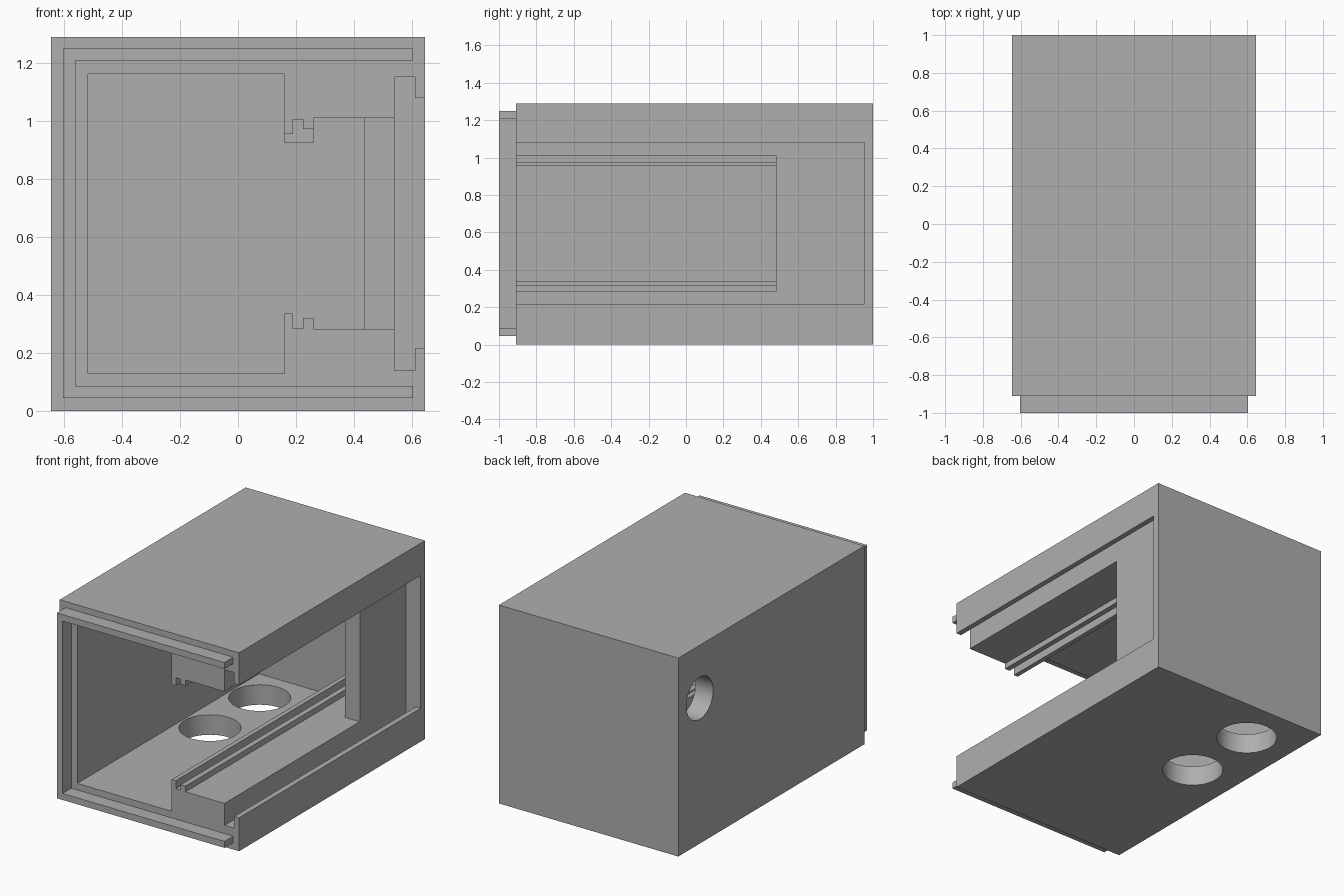
import bpy
import bmesh
import math
from mathutils import Matrix

cube = bpy.data.objects.get("Cube")
if cube:
    bpy.data.objects.remove(cube, do_unlink=True)

grey = bpy.data.materials.new("housing_grey")
grey.use_nodes = True
COLOUR = (0.43, 0.43, 0.43, 1)
grey.diffuse_color = COLOUR
grey.node_tree.nodes["Principled BSDF"].inputs["Base Color"].default_value = COLOUR

FRONT, BACK, INNER_BACK = -0.91, 1.0, 0.955
HALF, TOP = 0.645, 1.29


def finish(name, bm):
    bmesh.ops.recalc_face_normals(bm, faces=bm.faces)
    mesh = bpy.data.meshes.new(name)
    bm.to_mesh(mesh)
    bm.free()
    mesh.materials.append(grey)
    obj = bpy.data.objects.new(name, mesh)
    bpy.context.collection.objects.link(obj)
    return obj


def extrude_profile(name, points, y0, y1):
    """Extrude an (x, z) outline along y."""
    bm = bmesh.new()
    face = bm.faces.new([bm.verts.new((x, y0, z)) for x, z in points])
    moved = bmesh.ops.extrude_face_region(bm, geom=[face])["geom"]
    verts = [v for v in moved if isinstance(v, bmesh.types.BMVert)]
    bmesh.ops.translate(bm, verts=verts, vec=(0, y1 - y0, 0))
    return finish(name, bm)


def box(name, x0, x1, y0, y1, z0, z1):
    return extrude_profile(name, [(x0, z0), (x1, z0), (x1, z1), (x0, z1)], y0, y1)


def cylinder(name, centre, radius, depth, axis="Z"):
    bm = bmesh.new()
    turn = Matrix.Rotation(math.pi / 2, 4, "Y") if axis == "X" else Matrix()
    bmesh.ops.create_cone(bm, cap_ends=True, segments=64, radius1=radius,
                          radius2=radius, depth=depth,
                          matrix=Matrix.Translation(centre) @ turn)
    return finish(name, bm)


def combine(target, other, operation):
    """Apply a boolean and discard the helper."""
    other.hide_render = True
    bpy.ops.object.select_all(action="DESELECT")
    bpy.context.view_layer.objects.active = target
    target.select_set(True)
    mod = target.modifiers.new(operation, "BOOLEAN")
    mod.operation, mod.solver, mod.object = operation, "EXACT", other
    bpy.ops.object.modifier_apply(modifier=mod.name)
    bpy.data.objects.remove(other, do_unlink=True)


housing = box("housing", -HALF, HALF, FRONT, BACK, 0, TOP)

# Hollow with board rails, side opening and lid groove, as one cross-section
lower = [(-0.518, 0.13), (0.16, 0.13), (0.16, 0.337), (0.19, 0.337),
         (0.19, 0.285), (0.225, 0.285), (0.225, 0.32), (0.26, 0.32),
         (0.26, 0.283), (0.54, 0.283), (0.54, 0.14), (0.61, 0.14),
         (0.61, 0.217), (0.75, 0.217)]
upper = [(0.75, 1.08), (0.61, 1.08), (0.61, 1.152), (0.54, 1.152),
         (0.54, 1.01), (0.26, 1.01), (0.26, 0.973), (0.225, 0.973),
         (0.225, 1.006), (0.19, 1.006), (0.19, 0.955), (0.16, 0.955),
         (0.16, 1.163), (-0.518, 1.163)]
combine(housing, extrude_profile("hollow", lower + upper, -1.1, INNER_BACK), "DIFFERENCE")

# Side wall behind the opening, and the board stop at the rear of the top rail
combine(housing, box("rear_side_wall", 0.435, 0.54, 0.48, 0.98, 0.26, 1.03), "UNION")
combine(housing, box("board_stop", 0.16, 0.26, 0.86, 0.98, 0.925, 1.03), "UNION")

# Round openings in the floor and the right wall
for y in (0.172, 0.683):
    combine(housing, cylinder("floor_hole", (-0.322, y, 0.05), 0.183, 0.3), "DIFFERENCE")
combine(housing, cylinder("side_hole", (-0.58, 0.78, 0.945), 0.137, 0.3, "X"), "DIFFERENCE")

# Raised lip around three sides of the front
lip = [(0.603, 0.045), (-0.603, 0.045), (-0.603, 1.25), (0.603, 1.25),
       (0.603, 1.208), (-0.561, 1.208), (-0.561, 0.087), (0.603, 0.087)]
front_lip = extrude_profile("front_lip", lip, -1.0, FRONT + 0.01)

for obj in (housing, front_lip):
    bpy.ops.object.select_all(action="DESELECT")
    bpy.context.view_layer.objects.active = obj
    obj.select_set(True)
    bpy.ops.object.shade_smooth_by_angle(angle=math.radians(30))
